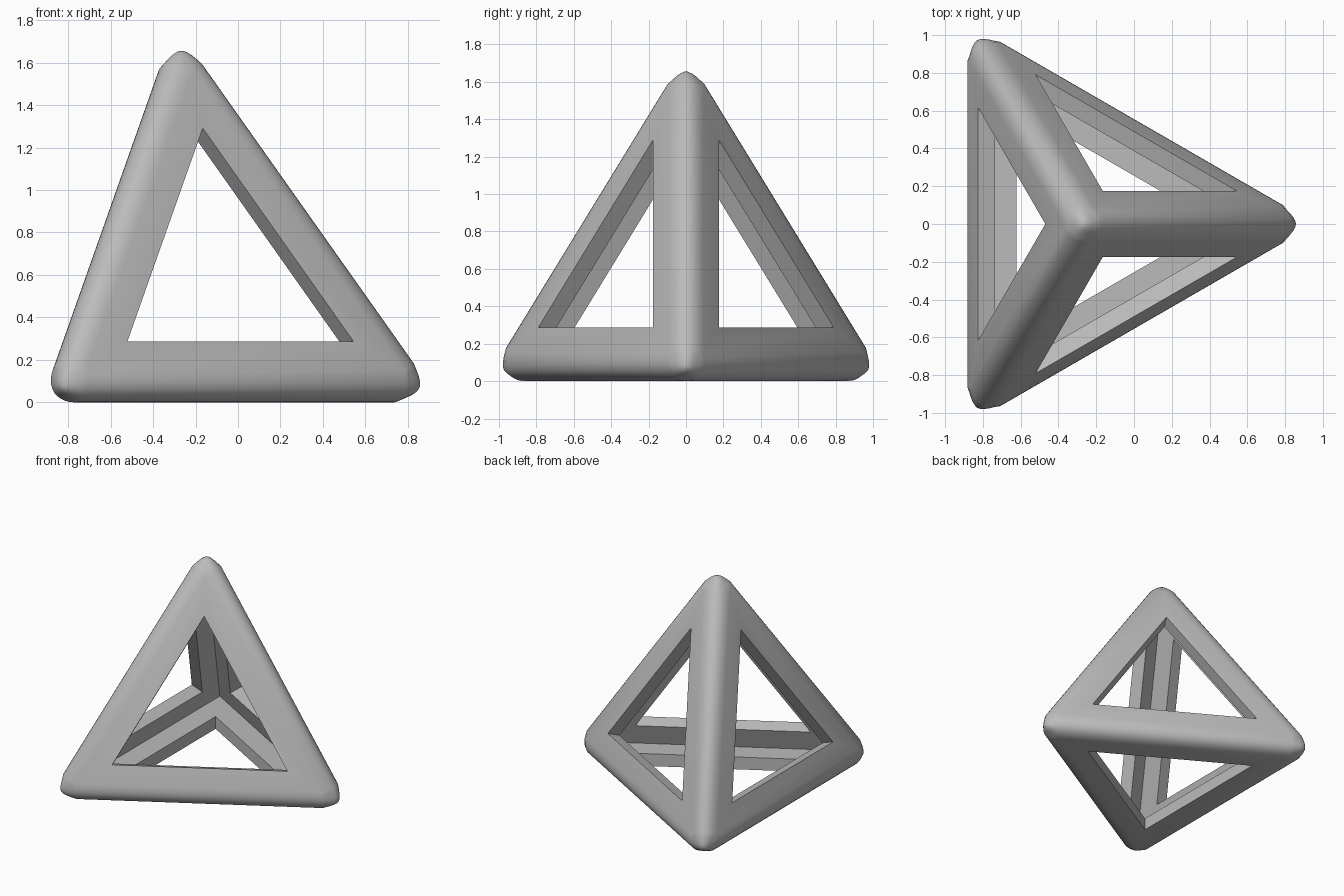
import bpy, bmesh, math
from mathutils import Vector

cube = bpy.data.objects.get("Cube")
if cube:
    bpy.data.objects.remove(cube, do_unlink=True)

SIDE = 2.283      # sharp outer edge length
BEVEL = 0.16
WALL = 0.095
WINDOW = 1.23     # window edge length
INRADIUS = SIDE / math.sqrt(24)
CENTRE = Vector((-0.267, 0, INRADIUS))


def tetra_points(side):
    """Corners of a regular tetrahedron around CENTRE, one corner up."""
    ring = side / math.sqrt(3)
    low = -side / math.sqrt(24)
    pts = [CENTRE + Vector((ring * math.cos(a), ring * math.sin(a), low))
           for a in (math.tau * i / 3 for i in range(3))]
    return pts + [CENTRE + Vector((0, 0, -3 * low))]


def hull_object(name, points, bevel=0):
    bm = bmesh.new()
    for p in points:
        bm.verts.new(p)
    bmesh.ops.convex_hull(bm, input=bm.verts[:])
    bmesh.ops.recalc_face_normals(bm, faces=bm.faces[:])
    if bevel:
        bmesh.ops.bevel(bm, geom=bm.edges[:], offset=bevel, offset_type='OFFSET',
                        segments=10, profile=0.5, affect='EDGES')
    mesh = bpy.data.meshes.new(name)
    bm.to_mesh(mesh)
    bm.free()
    obj = bpy.data.objects.new(name, mesh)
    bpy.context.collection.objects.link(obj)
    return obj


# Rounded outer body
corners = tetra_points(SIDE)
frame = hull_object("pyramid_frame", corners, BEVEL)

# Hollow inside and one triangular window per face
cutters = [hull_object("cavity_cutter", tetra_points(SIDE - WALL * math.sqrt(24)))]
for i in range(4):
    face = [c for j, c in enumerate(corners) if j != i]
    middle = sum(face, Vector()) / 3
    normal = (middle - CENTRE).normalized()
    outline = [middle + (c - middle) * WINDOW / SIDE for c in face]
    prism = [p + normal * h for p in outline for h in (0.1, -WALL - 0.03)]
    cutters.append(hull_object("window_cutter", prism))

bpy.context.view_layer.objects.active = frame
frame.select_set(True)
for cutter in cutters:
    cutter.hide_render = True
    mod = frame.modifiers.new("cut", 'BOOLEAN')
    mod.operation = 'DIFFERENCE'
    mod.solver = 'EXACT'
    mod.object = cutter
    bpy.ops.object.modifier_apply(modifier=mod.name)
    bpy.data.objects.remove(cutter, do_unlink=True)

# Grey finish
grey = bpy.data.materials.new("plain_grey")
grey.use_nodes = True
colour = (0.5, 0.5, 0.5, 1)
grey.diffuse_color = colour
grey.node_tree.nodes["Principled BSDF"].inputs["Base Color"].default_value = colour
frame.data.materials.clear()
frame.data.materials.append(grey)

bpy.ops.object.shade_smooth_by_angle(angle=math.radians(30))
